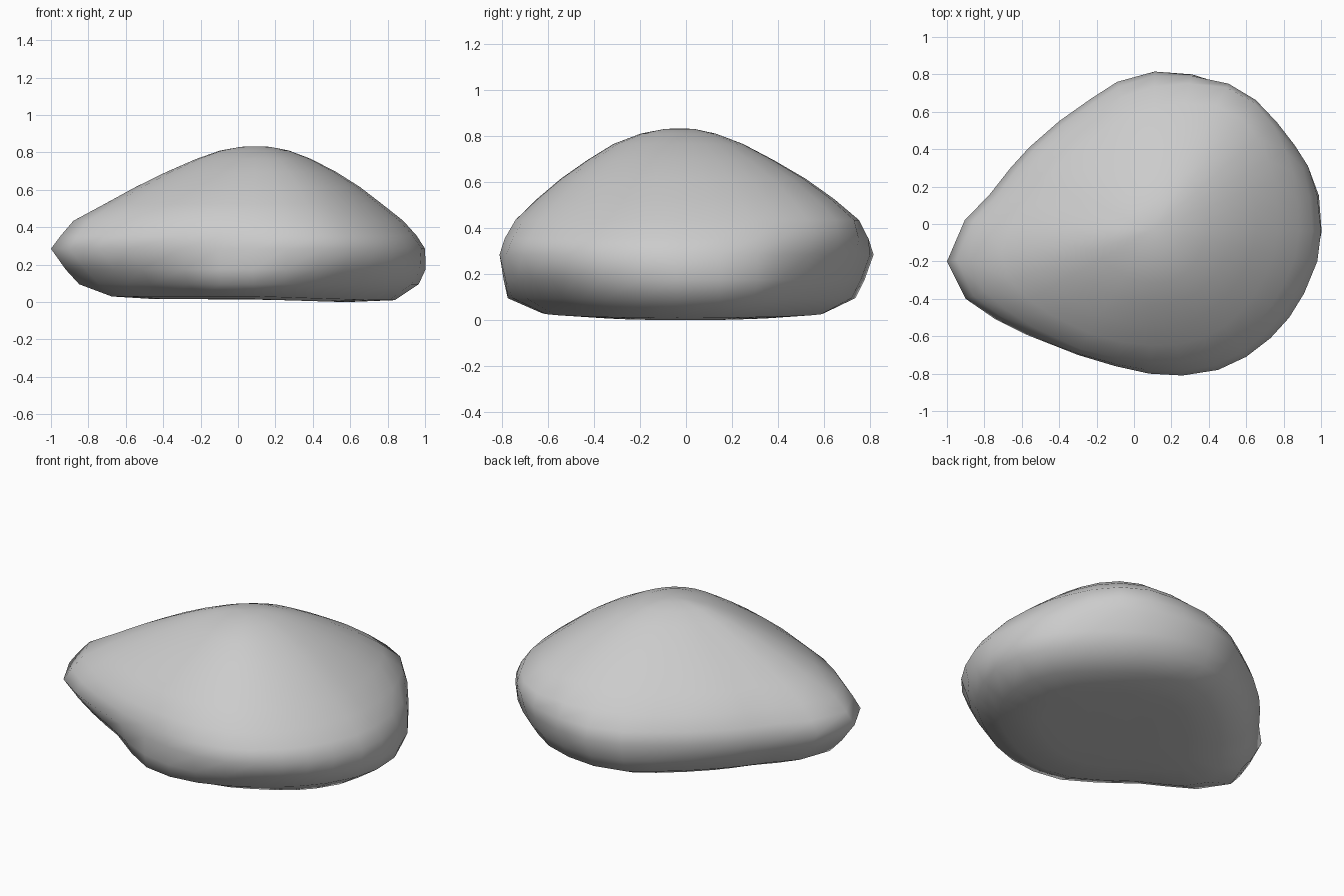
import bpy, bmesh
from math import sin, cos, atan2, exp, degrees

if "Cube" in bpy.data.objects:
    bpy.data.objects.remove(bpy.data.objects["Cube"])

CX, CY = 0.1, -0.03

# Plan outline at the widest level (counter-clockwise)
outline = [(1, -.04), (.98, .15), (.93, .31), (.86, .42), (.76, .54), (.64, .65),
           (.5, .74), (.31, .8), (.11, .815), (-.09, .76), (-.23, .67), (-.4, .55),
           (-.56, .41), (-.66, .3), (-.77, .16), (-.905, .02), (-1, -.2), (-.9, -.4),
           (-.74, -.51), (-.58, -.59), (-.3, -.7), (-.1, -.76), (.08, -.8),
           (.26, -.81), (.45, -.78), (.6, -.71), (.73, -.61), (.83, -.5),
           (.91, -.37), (.98, -.2)]

# Height, then outline scale towards right, back, left, front
levels = [(.02, .25, .25, .25, .25), (.02, .52, .52, .5, .5),
          (.035, .8, .74, .72, .76), (.10, .94, .9, .88, .95),
          (.18, .99, .95, .94, .98), (.29, 1, 1, 1, 1),
          (.36, .95, .965, .95, .97), (.44, .87, .89, .885, .91),
          (.53, .75, .77, .76, .8), (.62, .62, .62, .6, .66),
          (.70, .48, .46, .45, .51), (.77, .32, .31, .29, .37),
          (.815, .19, .17, .18, .21), (.835, .07, .07, .07, .07)]

# Direction in degrees, half width, swelling: ridges above, undercuts below
upper_swells = [(52, 26, .18), (-125, 28, .08), (145, 25, .03), (-35, 25, -.02)]
lower_swells = [(-143, 24, -.09), (-105, 18, .05), (-52, 26, -.09), (12, 20, .04),
                (48, 18, -.02), (110, 20, .02)]


def swell(angle, bumps):
    total = 0
    for centre, width, amount in bumps:
        d = (angle - centre + 180) % 360 - 180
        total += amount * exp(-(d / width) ** 2)
    return total


def place(x, y, level):
    z, r, b, l, f = level
    a = atan2(y - CY, x - CX)
    c, s = cos(a), sin(a)
    k = c * c * (r if c > 0 else l) + s * s * (b if s > 0 else f)
    if z > .29:
        k *= 1 + swell(degrees(a), upper_swells) * min(1, (z - .29) / .2)
    else:
        k *= 1 + swell(degrees(a), lower_swells) * min(1, (.29 - z) / .2)
    # Base dips slightly to the right
    if z < .05:
        z -= .02 * max(0, c) * min(1, k / .7)
    return CX + (x - CX) * k, CY + (y - CY) * k, max(z, 0)


bm = bmesh.new()
rings = [[bm.verts.new(place(x, y, lv)) for x, y in outline] for lv in levels]
n = len(outline)
for lo, hi in zip(rings, rings[1:]):
    for i in range(n):
        j = (i + 1) % n
        bm.faces.new((lo[i], lo[j], hi[j], hi[i]))

# Close the crown and the underside
for ring, z in ((rings[0], .018), (rings[-1], .838)):
    tip = bm.verts.new((CX, CY, z))
    for i in range(n):
        bm.faces.new((ring[i], ring[(i + 1) % n], tip))

# Soften the upper surface so the flanks blend
crown = [v for ring in rings[8:] for v in ring] + [tip]
for _ in range(2):
    bmesh.ops.smooth_vert(bm, verts=crown, factor=.4, use_axis_x=True,
                          use_axis_y=True, use_axis_z=False)
bmesh.ops.recalc_face_normals(bm, faces=bm.faces)
low = min(v.co.z for v in bm.verts)
for v in bm.verts:
    v.co.z -= low
for face in bm.faces:
    face.smooth = True

mesh = bpy.data.meshes.new("boulder")
bm.to_mesh(mesh)
bm.free()
boulder = bpy.data.objects.new("boulder", mesh)
bpy.context.collection.objects.link(boulder)
